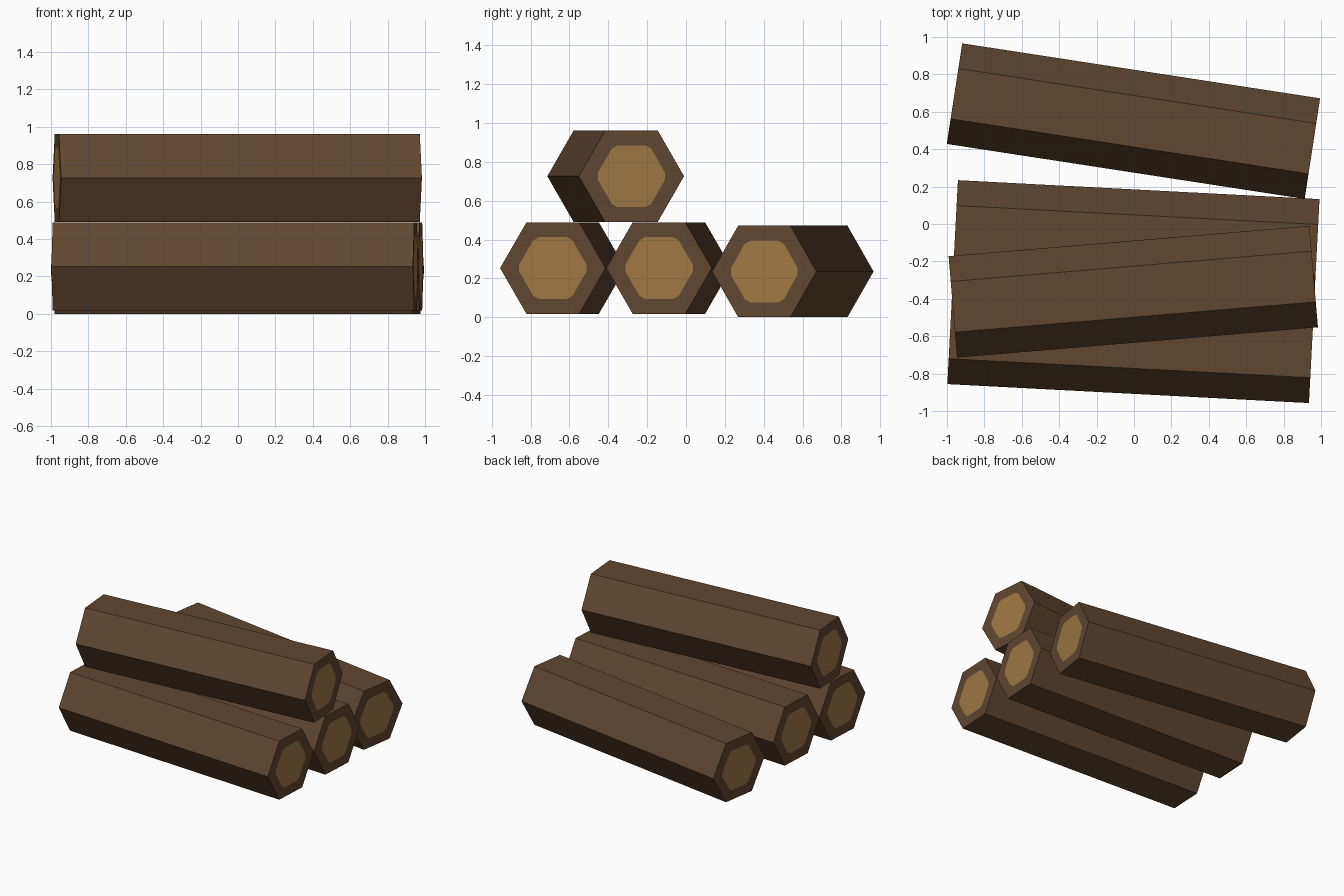
import bpy, bmesh, math
from mathutils import Vector

if "Cube" in bpy.data.objects:
    bpy.data.objects.remove(bpy.data.objects["Cube"])

R = 0.272          # hexagon radius of a log
LENGTH = 1.936
CORE = 0.184       # radius of the pale heartwood before its corners are clipped
CLIP = 0.11        # share of each core edge clipped at a corner


def material(name, rgb):
    m = bpy.data.materials.new(name)
    m.diffuse_color = (*rgb, 1)
    m.use_nodes = True
    m.node_tree.nodes["Principled BSDF"].inputs["Base Color"].default_value = m.diffuse_color
    return m


bark = material("bark_brown", (0.117, 0.063, 0.030))
heart = material("heartwood_tan", (0.352, 0.188, 0.060))


def hexagon(x, radius):
    return [Vector((x, radius * math.cos(k * math.pi / 3), radius * math.sin(k * math.pi / 3)))
            for k in range(6)]


def log(name, centre, degrees):
    bm = bmesh.new()
    rings = []
    for x in (-LENGTH / 2, LENGTH / 2):
        outer = [bm.verts.new(p) for p in hexagon(x, R)]
        # clipped-corner core outline: two points per corner
        h = hexagon(x, CORE)
        inner = []
        for k in range(6):
            inner.append(bm.verts.new(h[k].lerp(h[k - 1], CLIP)))
            inner.append(bm.verts.new(h[k].lerp(h[(k + 1) % 6], CLIP)))
        # bark rim around the core
        for k in range(6):
            n = (k + 1) % 6
            bm.faces.new((outer[k], inner[2 * k], inner[2 * k + 1]))
            bm.faces.new((outer[k], inner[2 * k + 1], inner[2 * n], outer[n]))
        bm.faces.new(inner).material_index = 1
        rings.append(outer)
    # six bark sides
    a, b = rings
    for k in range(6):
        n = (k + 1) % 6
        bm.faces.new((a[k], a[n], b[n], b[k]))
    bmesh.ops.recalc_face_normals(bm, faces=bm.faces)
    mesh = bpy.data.meshes.new(name)
    bm.to_mesh(mesh)
    bm.free()
    mesh.materials.append(bark)
    mesh.materials.append(heart)
    ob = bpy.data.objects.new(name, mesh)
    ob.location = centre
    ob.rotation_euler.z = math.radians(degrees)
    bpy.context.collection.objects.link(ob)


# three logs on the ground, one resting on top
log("front_log", (-0.017, -0.635, 0.253), -3.0)
log("middle_log", (0.011, -0.088, 0.253), -3.0)
log("back_log", (-0.003, 0.550, 0.2356), -8.73)
log("top_log", (-0.004, -0.362, 0.726), 4.8)
